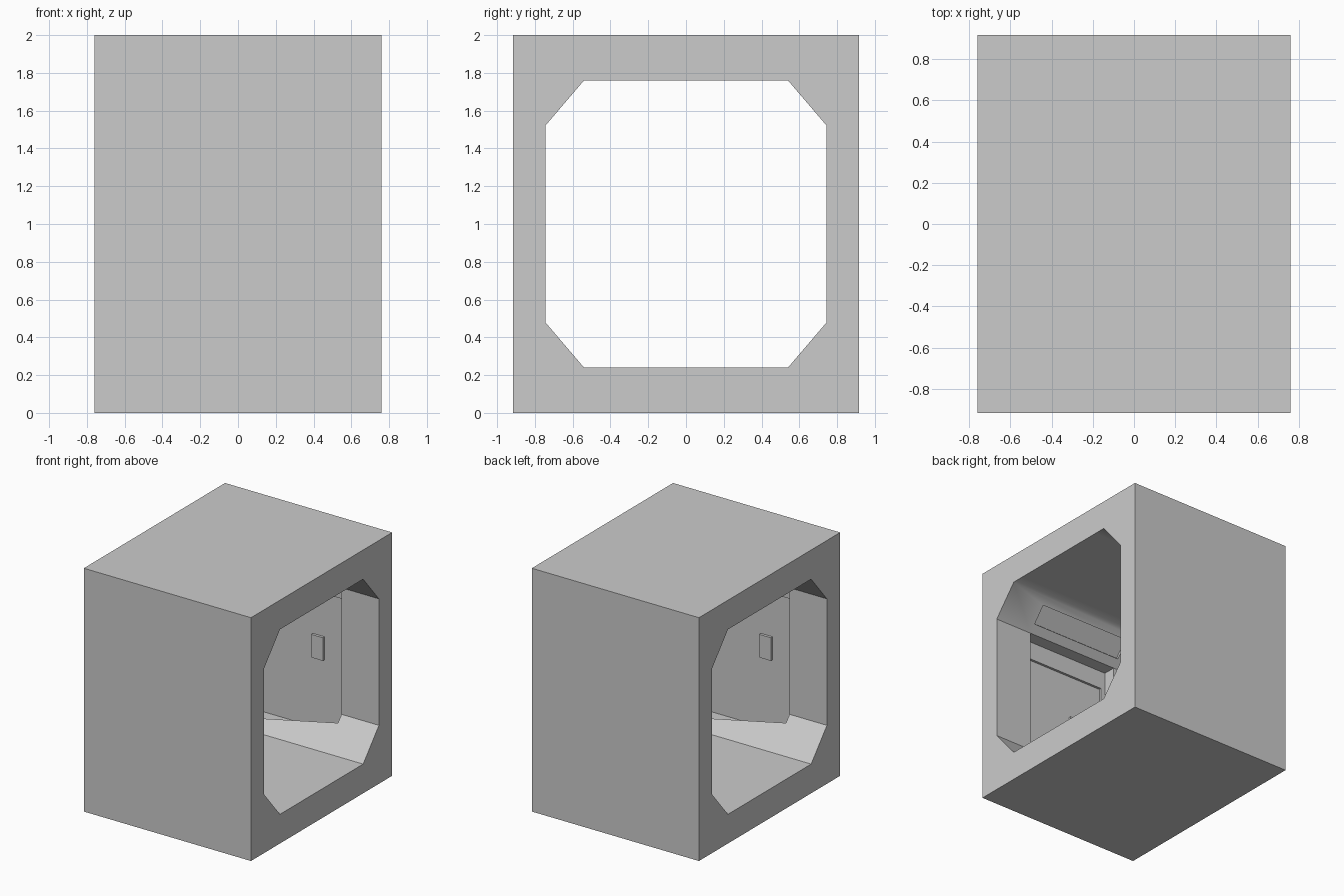
import bpy, bmesh
from math import atan2
from mathutils import Matrix

if "Cube" in bpy.data.objects:
    bpy.data.objects.remove(bpy.data.objects["Cube"])


def link(name, bm):
    mesh = bpy.data.meshes.new(name)
    bmesh.ops.recalc_face_normals(bm, faces=bm.faces)
    bm.to_mesh(mesh)
    bm.free()
    ob = bpy.data.objects.new(name, mesh)
    bpy.context.collection.objects.link(ob)
    return ob


def box(name, size, centre, tilt=0.0):
    bm = bmesh.new()
    mat = (Matrix.Translation(centre) @ Matrix.Rotation(tilt, 4, 'X')
           @ Matrix.Diagonal((*size, 1)))
    bmesh.ops.create_cube(bm, size=1, matrix=mat)
    return link(name, bm)


def prism(name, profile, half_length):
    # extrude a (y, z) profile along x
    bm = bmesh.new()
    face = bm.faces.new([bm.verts.new((-half_length, y, z)) for y, z in profile])
    ext = bmesh.ops.extrude_face_region(bm, geom=[face], use_keep_orig=True)
    verts = [v for v in ext['geom'] if isinstance(v, bmesh.types.BMVert)]
    bmesh.ops.translate(bm, verts=verts, vec=(2 * half_length, 0, 0))
    return link(name, bm)


def cut(target, cutter):
    cutter.hide_render = True
    mod = target.modifiers.new("cut", 'BOOLEAN')
    mod.operation, mod.solver, mod.object = 'DIFFERENCE', 'EXACT', cutter
    bpy.ops.object.select_all(action='DESELECT')
    bpy.context.view_layer.objects.active = target
    target.select_set(True)
    bpy.ops.object.modifier_apply(modifier=mod.name)
    bpy.data.objects.remove(cutter)


# Corridor shell with an eight-sided passage running through along x
shell = box("corridor_shell", (1.52, 1.834, 2), (0, 0, 1))
half = [(0.54, 0.24), (0.745, 0.48), (0.745, 1.52), (0.54, 1.76), (0.44, 1.76)]
passage = half + [(-y, z) for y, z in reversed(half)]
cut(shell, prism("passage_cutter", passage, 1.0))

# Wall bays between the end frames, then the shallow panel recess in each bay
cut(shell, box("bay_cutter", (0.84, 1.70, 1.28), (0, 0, 0.88)))
cut(shell, box("panel_cutter", (0.76, 1.74, 1.13), (0, 0, 0.805)))

# Light slots in the upper slopes
slope = atan2(0.24, 0.205)
for side in (-1, 1):
    cut(shell, box("light_slot_cutter", (0.84, 0.16, 0.04),
                   (0, side * 0.6425, 1.64), -side * slope))

# Soft shading only where the ceiling turns into the slopes
bm = bmesh.new()
bm.from_mesh(shell.data)
for f in bm.faces:
    c = f.calc_center_median()
    f.smooth = f.normal.z < -0.3 and 1.55 < c.z < 1.8
for e in bm.edges:
    e.smooth = all(v.co.z > 1.755 and v.co.z < 1.765 and 0.4 < abs(v.co.y) < 0.56
                   for v in e.verts)
bm.to_mesh(shell.data)
bm.free()

# Small wall controls, one per side, turned half way round from each other
for name, side in (("control_panel_back", 1), ("control_panel_front", -1)):
    box(name, (0.105, 0.025, 0.19), (side * 0.125, side * 0.8605, 0.91))
